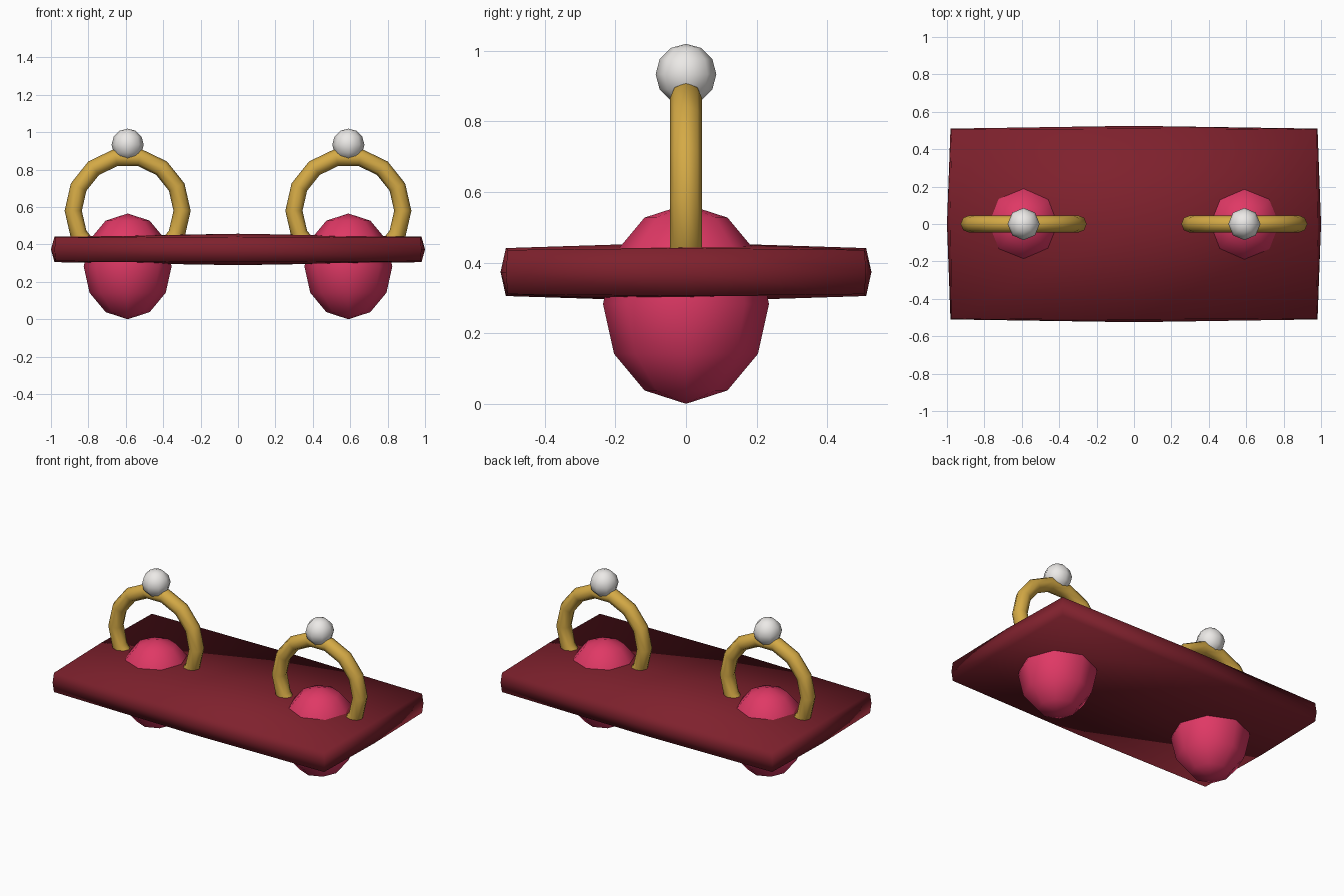
import bpy, bmesh
from math import radians

if "Cube" in bpy.data.objects:
    bpy.data.objects.remove(bpy.data.objects["Cube"])


def material(name, rgb):
    m = bpy.data.materials.new(name)
    m.diffuse_color = (*rgb, 1)
    m.use_nodes = True
    m.node_tree.nodes["Principled BSDF"].inputs["Base Color"].default_value = m.diffuse_color
    return m


RED = material("dark_red", (0.21, 0.015, 0.026))
PINK = material("pink", (0.74, 0.04, 0.13))
GOLD = material("gold", (0.66, 0.40, 0.06))
PEARL = material("pearl", (0.84, 0.82, 0.80))


def finish(obj, name, mat):
    obj.name = name
    obj.data.materials.append(mat)
    for p in obj.data.polygons:
        p.use_smooth = True


def ball(name, loc, radius, height, mat):
    bpy.ops.mesh.primitive_uv_sphere_add(segments=8, ring_count=6, radius=1, location=loc)
    obj = bpy.context.object
    obj.scale = (radius, radius, height)
    finish(obj, name, mat)


# Board: a box split once each way, with its middles puffed outward
CORNER = (0.975, 0.505, 0.0625)
PUFFED = (1.0, 0.525, 0.084)
bm = bmesh.new()
bmesh.ops.create_cube(bm, size=2)
bmesh.ops.subdivide_edges(bm, edges=bm.edges[:], cuts=1, use_grid_fill=True)
for v in bm.verts:
    mids = sum(abs(c) < 0.01 for c in v.co)
    f = (0, 0.25, 1)[mids]
    v.co = [c * (a + (b - a) * f) for c, a, b in zip(v.co, CORNER, PUFFED)]
mesh = bpy.data.meshes.new("board")
bm.to_mesh(mesh)
bm.free()
board = bpy.data.objects.new("board", mesh)
board.location.z = 0.373
bpy.context.collection.objects.link(board)
finish(board, "board", RED)

# Each side: faceted bulb through the board, upright hoop, pearl on top
for side, x in (("left", -0.59), ("right", 0.59)):
    ball(side + "_bulb", (x, 0, 0.2825), 0.235, 0.2825, PINK)
    bpy.ops.mesh.primitive_torus_add(
        major_segments=14, minor_segments=8, major_radius=0.291, minor_radius=0.046,
        location=(x, 0, 0.58), rotation=(radians(90), 0, 0))
    finish(bpy.context.object, side + "_hoop", GOLD)
    ball(side + "_pearl", (x, 0, 0.933), 0.086, 0.086, PEARL)
